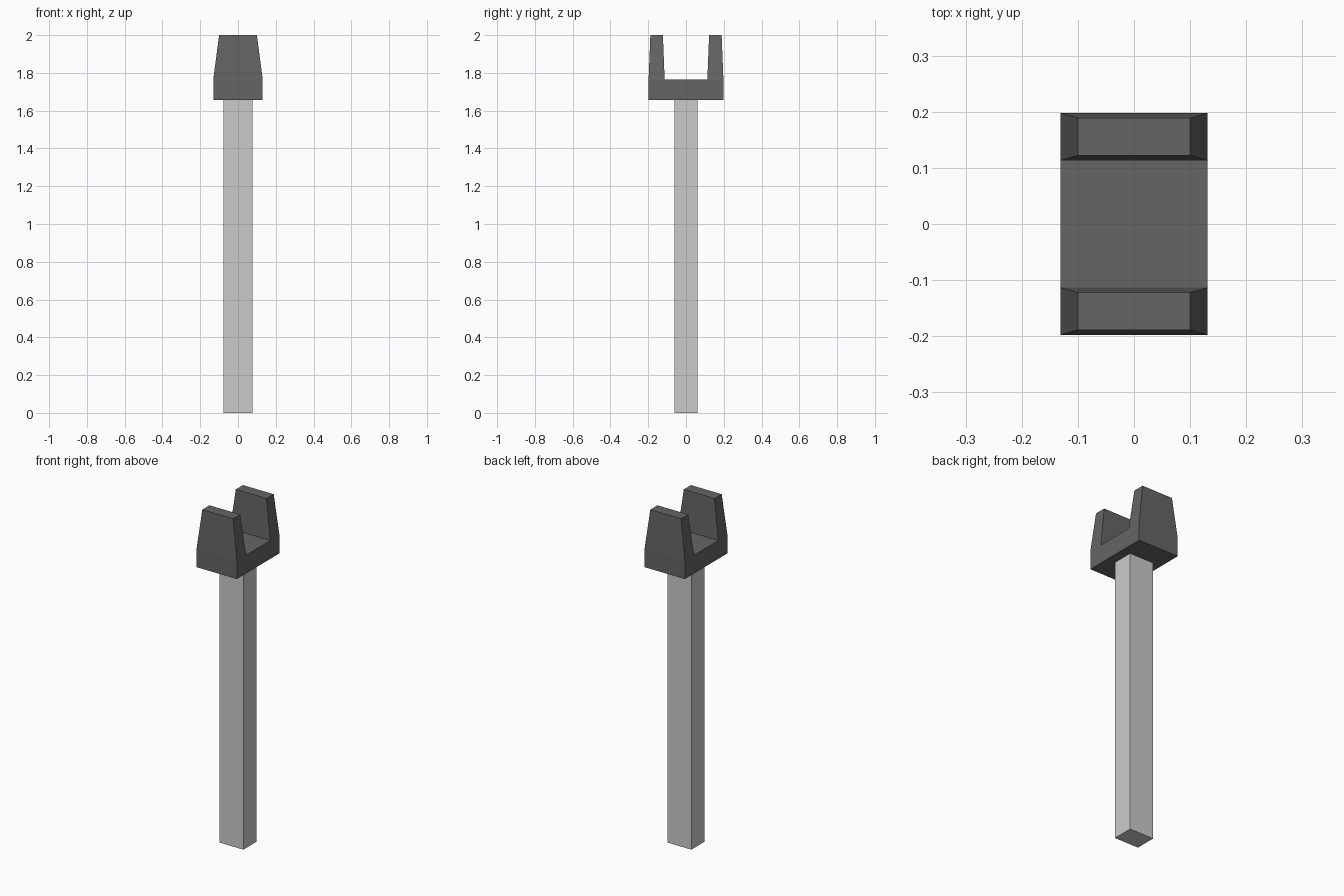
import bpy, bmesh
from mathutils import Matrix, Vector

if "Cube" in bpy.data.objects:
    bpy.data.objects.remove(bpy.data.objects["Cube"])

BASE_Z, SLOT_Z, TOP_Z = 1.657, 1.765, 2.0
SLOT_Y = 0.113


def add_box(bm, sx, sy, z0, z1):
    m = Matrix.Translation((0, 0, (z0 + z1) / 2)) @ Matrix.Diagonal((sx, sy, z1 - z0, 1))
    bmesh.ops.create_cube(bm, size=1, matrix=m)


def finish(bm, name):
    bmesh.ops.recalc_face_normals(bm, faces=bm.faces)
    mesh = bpy.data.meshes.new(name)
    bm.to_mesh(mesh)
    bm.free()
    obj = bpy.data.objects.new(name, mesh)
    bpy.context.collection.objects.link(obj)
    return obj


# Square post
bm = bmesh.new()
add_box(bm, 0.156, 0.123, 0, BASE_Z)
finish(bm, "post")

# Forked head: block split in three, end strips extruded into tapered prongs
bm = bmesh.new()
add_box(bm, 0.262, 0.396, BASE_Z, SLOT_Z)
for y in (-SLOT_Y, SLOT_Y):
    bmesh.ops.bisect_plane(bm, geom=bm.verts[:] + bm.edges[:] + bm.faces[:],
                           plane_co=(0, y, 0), plane_no=(0, 1, 0))
bm.normal_update()
ends = [f for f in bm.faces
        if f.normal.z > 0.9 and abs(f.calc_center_median().y) > SLOT_Y]
for face in bmesh.ops.extrude_discrete_faces(bm, faces=ends)["faces"]:
    centre = face.calc_center_median()
    bmesh.ops.scale(bm, vec=(0.10 / 0.131, 0.78, 1), verts=face.verts[:],
                    space=Matrix.Translation(-centre))
    bmesh.ops.translate(bm, vec=Vector((0, 0, TOP_Z - SLOT_Z)), verts=face.verts[:])
head = finish(bm, "forked_head")

# Dark grey head
dark = bpy.data.materials.new("dark_grey")
dark.diffuse_color = (0.13, 0.13, 0.13, 1)
dark.use_nodes = True
dark.node_tree.nodes["Principled BSDF"].inputs["Base Color"].default_value = dark.diffuse_color
head.data.materials.append(dark)
